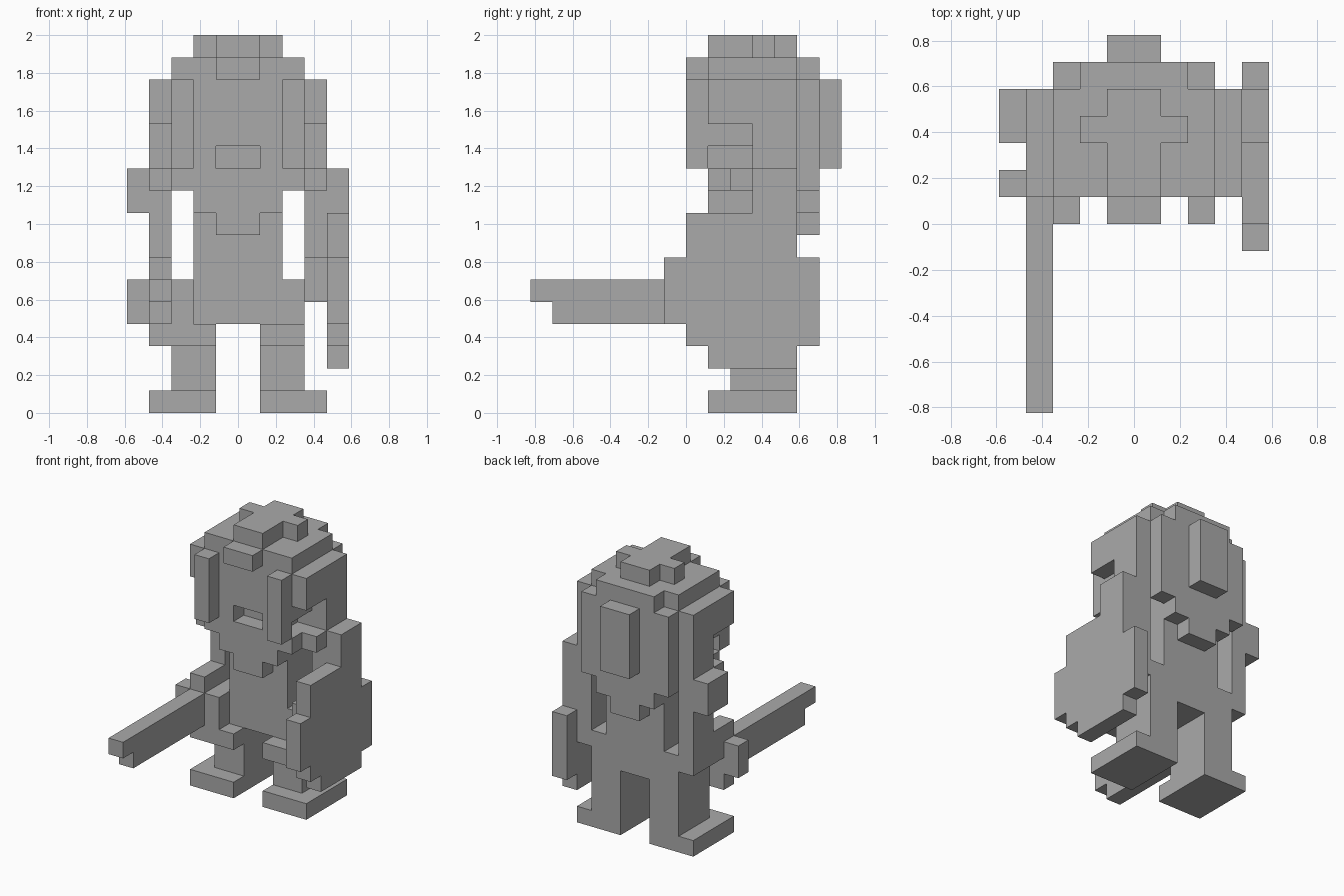
import bpy
import bmesh
from mathutils import Vector

UNIT = 2 / 17  # edge length of one block

default_cube = bpy.data.objects.get("Cube")
if default_cube:
    bpy.data.objects.remove(default_cube, do_unlink=True)

stone = bpy.data.materials.new("plain grey")
stone.use_nodes = True
stone.diffuse_color = (0.4, 0.4, 0.4, 1)
stone.node_tree.nodes["Principled BSDF"].inputs["Base Color"].default_value = (0.4, 0.4, 0.4, 1)


def cells(box):
    """All unit cells inside a box given as x, y and z ranges."""
    (x0, x1), (y0, y1), (z0, z1) = box
    return {(x, y, z) for x in range(x0, x1) for y in range(y0, y1) for z in range(z0, z1)}


def add_part(name, boxes, cuts=(), mirror=False):
    """Join boxes of blocks into one closed, flat-faced shell."""
    filled = set().union(*(cells(b) for b in boxes))
    for cut in cuts:
        filled -= cells(cut)
    if mirror:
        filled |= {(-1 - x, y, z) for x, y, z in filled}

    bm = bmesh.new()
    for cell in filled:
        for axis in range(3):
            for side in (0, 1):
                neighbour = list(cell)
                neighbour[axis] += 2 * side - 1
                if tuple(neighbour) in filled:
                    continue
                # one quad on the open side of the cell
                u, v = (axis + 1) % 3, (axis + 2) % 3
                loop = [(0, 0), (1, 0), (1, 1), (0, 1)]
                corners = []
                for a, b in (loop if side else reversed(loop)):
                    p = Vector(cell)
                    p[axis] += side
                    p[u] += a
                    p[v] += b
                    corners.append(bm.verts.new(p * UNIT))
                bm.faces.new(corners)
    bmesh.ops.remove_doubles(bm, verts=bm.verts, dist=UNIT / 100)
    bmesh.ops.dissolve_limit(bm, angle_limit=0.01, verts=bm.verts, edges=bm.edges)

    mesh = bpy.data.meshes.new(name)
    bm.to_mesh(mesh)
    bm.free()
    mesh.materials.append(stone)
    obj = bpy.data.objects.new(name, mesh)
    bpy.context.collection.objects.link(obj)
    return obj


# Feet, legs and hips
add_part("feet", [((1, 4), (1, 5), (0, 1))], mirror=True)
add_part("legs", [((1, 3), (2, 5), (1, 3))], mirror=True)
add_part("hips", [((1, 3), (1, 5), (3, 4))], mirror=True)

# Torso with a wider waist
add_part("torso", [((-2, 2), (2, 5), (6, 11)), ((-3, 3), (2, 5), (4, 6))])

# Shoulders, arms and hands
add_part("shoulders", [((3, 5), (3, 5), (9, 11)), ((3, 4), (2, 3), (10, 11))], mirror=True)
add_part("arms", [((3, 4), (3, 5), (5, 9))], mirror=True)
add_part("left_hand", [((3, 4), (1, 3), (5, 7))])
add_part("right_hand", [((-4, -3), (2, 3), (5, 7))])

# Head with a mouth slot and notches behind the front locks
add_part("head", [((0, 3), (1, 5), (11, 15))],
         cuts=[((0, 1), (1, 2), (11, 12)), ((2, 3), (1, 3), (11, 12))], mirror=True)

# Beard tapering to a point
add_part("beard", [((0, 3), (1, 3), (10, 11)), ((0, 2), (1, 2), (9, 10)),
                   ((0, 1), (1, 2), (8, 9))], mirror=True)

# Hair: crown, fringe, front locks, side panels and back
add_part("hair_crown", [((0, 3), (1, 5), (15, 16)), ((0, 2), (5, 6), (15, 16)),
                        ((0, 1), (1, 5), (16, 17)), ((0, 2), (3, 4), (16, 17))], mirror=True)
add_part("fringe", [((-1, 1), (0, 1), (15, 16))])
add_part("front_locks", [((2, 3), (0, 1), (11, 15))], mirror=True)
add_part("side_hair", [((3, 4), (1, 5), (13, 15)), ((3, 4), (3, 5), (11, 13))], mirror=True)
add_part("back_hair", [((2, 3), (5, 6), (10, 15)), ((1, 2), (5, 6), (9, 15)),
                       ((0, 1), (5, 6), (8, 15))], mirror=True)
add_part("hair_tail", [((-1, 1), (6, 7), (11, 15))])

# Sword with a cross-shaped guard, held forwards
add_part("sword_blade", [((-4, -3), (-7, 1), (5, 6)), ((-4, -3), (-6, 1), (4, 5))])
add_part("sword_guard", [((-5, -2), (1, 2), (4, 6)), ((-4, -3), (1, 2), (3, 7))])

# Stepped shield on the left arm
add_part("shield", [((4, 5), (1, 5), (2, 3)), ((4, 5), (0, 6), (3, 4)),
                    ((4, 5), (-1, 6), (4, 7)), ((4, 5), (0, 5), (7, 9))])
